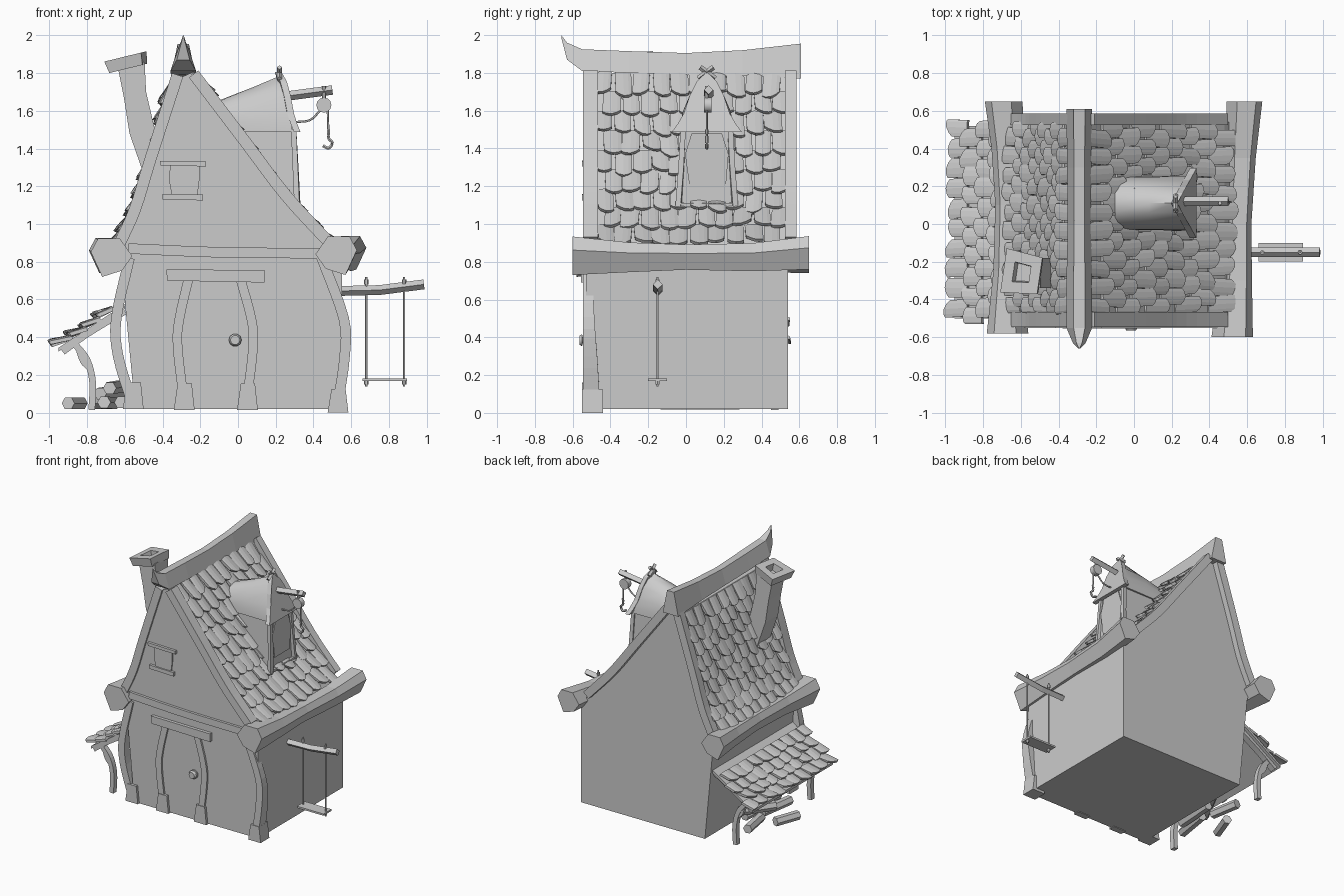
import bpy, bmesh, math, random
from mathutils import Vector, Matrix

random.seed(4)
if "Cube" in bpy.data.objects:
    bpy.data.objects.remove(bpy.data.objects["Cube"])

mat = bpy.data.materials.new("plain_grey")
mat.use_nodes = True
mat.diffuse_color = (0.6, 0.6, 0.6, 1)
mat.node_tree.nodes["Principled BSDF"].inputs["Base Color"].default_value = (0.6, 0.6, 0.6, 1)


# ---- helpers ----
def lofts(name, parts, smooth=False, closed=False):
    """Skin each list of rings into a solid; all solids share one object."""
    bm = bmesh.new()
    for rings in parts:
        rows = [[bm.verts.new(p) for p in ring] for ring in rings]
        n = len(rows[0])
        pairs = list(zip(rows, rows[1:])) + ([(rows[-1], rows[0])] if closed else [])
        for a, b in pairs:
            for i in range(n):
                j = (i + 1) % n
                bm.faces.new((a[i], a[j], b[j], b[i]))
        if not closed:
            bm.faces.new(rows[0])
            bm.faces.new(rows[-1])
    bmesh.ops.recalc_face_normals(bm, faces=bm.faces)
    me = bpy.data.meshes.new(name)
    bm.to_mesh(me)
    bm.free()
    me.materials.append(mat)
    ob = bpy.data.objects.new(name, me)
    bpy.context.collection.objects.link(ob)
    if smooth:
        bpy.ops.object.select_all(action='DESELECT')
        ob.select_set(True)
        bpy.context.view_layer.objects.active = ob
        bpy.ops.object.shade_smooth_by_angle(angle=math.radians(40))
    return ob


def prism(name, pts, y0, y1):
    return lofts(name, [[[(x, y, z) for x, z in pts] for y in (y0, y1)]])


def plate_x(name, pts, x0, x1):
    return lofts(name, [[[(x, y, z) for y, z in pts] for x in (x0, x1)]])


def box(name, x0, x1, y0, y1, z0, z1):
    return prism(name, [(x0, z0), (x1, z0), (x1, z1), (x0, z1)], y0, y1)


def smooth_path(pts, steps=4):
    """Catmull-Rom points through a short path."""
    p = [Vector(q) for q in pts]
    p = [2 * p[0] - p[1]] + p + [2 * p[-1] - p[-2]]
    out = []
    for a, b, c, d in zip(p, p[1:], p[2:], p[3:]):
        for k in range(steps):
            t = k / steps
            out.append(0.5 * (2 * b + (c - a) * t + (2 * a - 5 * b + 4 * c - d) * t * t
                              + (3 * b - a - 3 * c + d) * t ** 3))
    return out + [p[-2]]


def strip(name, pts, w, y0, y1, lean=0.0):
    """Board that follows a bent path in the front plane; lean shifts its top in depth."""
    path = smooth_path(pts)
    rings = []
    for i, p in enumerate(path):
        d = (path[min(i + 1, len(path) - 1)] - path[max(i - 1, 0)]).normalized()
        n = Vector((-d.y, d.x)) * w / 2
        a, b = p + n, p - n
        s = lean * i / (len(path) - 1)
        rings.append([(a.x, y0, a.y), (b.x, y0, b.y), (b.x, y1 + s, b.y), (a.x, y1 + s, a.y)])
    return lofts(name, [rings])


def rod(name, pts, r, sides=6, smooth=False):
    path = [Vector(p) for p in pts]
    rings = []
    for i, p in enumerate(path):
        d = path[min(i + 1, len(path) - 1)] - path[max(i - 1, 0)]
        q = d.to_track_quat('Z', 'Y')
        rings.append([p + q @ Vector((r * math.cos(t), r * math.sin(t), 0))
                      for t in (math.tau * k / sides for k in range(sides))])
    return lofts(name, [rings], smooth)


def at_length(path, s):
    """Point and downhill direction at a distance along a path."""
    for a, b in zip(path, path[1:]):
        seg = (b - a).length
        if s <= seg:
            break
        s -= seg
    d = (b - a).normalized()
    return a + d * s, d


def tiles(name, pts, rows, cols, y0, y1, side, size=1.35):
    """Overlapping round-ended tiles down a roof slope."""
    path = smooth_path(pts)
    pitch = sum((b - a).length for a, b in zip(path, path[1:])) / rows
    wide = (y1 - y0) / cols
    parts = []
    for r in range(rows):
        p, d = at_length(path, r * pitch)
        n = Vector((-d.y, d.x)) * side
        shift = wide * 0.22 * (1 if r % 2 else -1)
        for c in range(cols):
            yc = y0 + (c + 0.5) * wide + shift + random.uniform(-0.004, 0.004)
            ln = pitch * size * random.uniform(0.85, 1.08)
            lift = random.uniform(0.016, 0.038)
            skew = random.uniform(-0.008, 0.008)
            w = wide * random.uniform(0.84, 0.98)
            rings = []
            for u in (-0.5, -0.3, 0, 0.3, 0.5):
                end = ln * (1 - 0.6 * u * u) + skew * u * 4
                hump = 0.009 * (1 - 4 * u * u)
                ring = []
                for v, h in ((0, 0.005), (end, lift + 0.008), (end, lift - 0.012), (0, -0.015)):
                    q = p + d * v + n * (h + hump)
                    ring.append((q.x, min(max(yc + w * u, y0 - 0.01), y1 + 0.01) + skew * v * 8, q.y))
                rings.append(ring)
            parts.append(rings)
    return lofts(name, parts)


# ---- house body ----
roof_r = [(-0.25, 1.8), (0.04, 1.405), (0.26, 1.12), (0.48, 0.9)]
roof_l = [(-0.34, 1.76), (-0.465, 1.32), (-0.545, 1.08), (-0.65, 0.89)]
prism("house_body", [(-0.545, 0.02), (0.55, 0.02), (0.55, 0.8)] + roof_r[::-1] + roof_l + [(-0.615, 0.75)],
      -0.53, 0.54)

# ---- roof tiles ----
tiles("right_roof_tiles", roof_r, 9, 10, -0.46, 0.53, 1)
tiles("left_roof_tiles", roof_l, 9, 10, -0.46, 0.53, -1)

# ---- gable boards, front and back ----
edge_r = [(-0.235, 1.795), (0.035, 1.44), (0.255, 1.15), (0.475, 0.91)]
edge_l = [(-0.32, 1.79), (-0.465, 1.34), (-0.545, 1.08), (-0.635, 0.88)]
for end, y0, y1 in (("front", -0.545, -0.465), ("back", 0.525, 0.585)):
    strip(end + "_gable_board_right", edge_r, 0.062, y0, y1)
    strip(end + "_gable_board_left", edge_l, 0.062, y0, y1)
strip("front_cross_beam", [(-0.58, 0.87), (-0.1, 0.85), (0.44, 0.845)], 0.055, -0.55, -0.5)

# ---- ridge beam with upturned front tip ----
ridge = [(-0.66, 1.985, 2.0, 0.06), (-0.63, 1.87, 1.96, 0.5), (-0.55, 1.81, 1.925, 1), (-0.3, 1.8, 1.915, 1),
         (0, 1.79, 1.905, 0.9), (0.3, 1.785, 1.92, 0.95), (0.61, 1.77, 1.955, 1)]
lofts("ridge_beam", [[[(-0.29 + k * s, y, z) for k, z in
                       ((-0.068, lo), (0.068, lo), (0.03, hi), (-0.03, hi))]
                      for y, lo, hi, s in ridge]])

# ---- eave beams, thicker at the ends ----
hexagon = [(-0.1, 0.0), (-0.04, 0.085), (0.065, 0.085), (0.1, 0.02), (0.045, -0.1), (-0.05, -0.07)]
for name, side, line in (
        ("right_eave_beam", 1, [(-0.6, 0.52, 0.84, 1.1), (-0.3, 0.54, 0.83, 0.85), (0, 0.55, 0.83, 0.72),
                                (0.35, 0.565, 0.83, 0.8), (0.65, 0.585, 0.855, 0.95)]),
        ("left_eave_beam", -1, [(-0.58, -0.67, 0.83, 1.1), (-0.25, -0.665, 0.83, 0.8), (0.1, -0.66, 0.83, 0.75),
                                (0.4, -0.67, 0.83, 0.85), (0.65, -0.69, 0.84, 1.0)])):
    lofts(name, [[[(x + side * a * s, y, z + b * s) for a, b in hexagon] for y, x, z, s in line]])

# ---- front corner posts, door frame and feet ----
strip("left_corner_post", [(-0.56, 0.05), (-0.635, 0.3), (-0.645, 0.5), (-0.575, 0.82)], 0.055, -0.545, -0.455, -0.045)
strip("right_corner_post", [(0.53, 0.05), (0.565, 0.3), (0.56, 0.5), (0.44, 0.83)], 0.055, -0.545, -0.455, -0.045)
strip("left_door_post", [(-0.285, 0.05), (-0.32, 0.35), (-0.31, 0.5), (-0.26, 0.72)], 0.05, -0.545, -0.5)
strip("right_door_post", [(0.045, 0.05), (0.08, 0.35), (0.07, 0.5), (0.01, 0.72)], 0.05, -0.545, -0.5)
prism("door_lintel", [(-0.375, 0.7), (0.14, 0.69), (0.14, 0.755), (-0.38, 0.76)], -0.555, -0.5)
for name, x, z0, z1 in (("left_corner_foot", -0.555, 0.02, 0.16), ("left_door_foot", -0.285, 0.015, 0.155),
                        ("right_door_foot", 0.05, 0.015, 0.155), ("right_corner_foot", 0.53, 0.0, 0.125)):
    back = -0.44 if "corner" in name else -0.5
    prism(name, [(x - 0.055, z0), (x + 0.055, z0), (x + 0.04, z1), (x - 0.035, z1)], -0.55, back)
knob = [(-0.53, 0.035), (-0.54, 0.035), (-0.542, 0.018), (-0.547, 0.018), (-0.55, 0.034), (-0.565, 0.025)]
lofts("door_knob", [[[(-0.015 + r * math.cos(math.tau * k / 10), y, 0.385 + r * math.sin(math.tau * k / 10))
                      for k in range(10)] for y, r in knob]], True)

# ---- gable window ----
prism("window_pane", [(-0.35, 1.15), (-0.215, 1.15), (-0.205, 1.23), (-0.205, 1.31), (-0.36, 1.31), (-0.365, 1.23)],
      -0.539, -0.53)
prism("window_top_bar", [(-0.41, 1.31), (-0.17, 1.305), (-0.17, 1.33), (-0.415, 1.335)], -0.55, -0.52)
prism("window_sill", [(-0.4, 1.13), (-0.185, 1.125), (-0.185, 1.155), (-0.4, 1.16)], -0.55, -0.52)

# ---- crooked chimney with open cap ----
shaft = [(-0.43, 0.065, 1.27), (-0.51, 0.065, 1.5), (-0.545, 0.058, 1.68), (-0.565, 0.07, 1.84)]
lofts("chimney_shaft", [[[(x + a * w, -0.26 + b * 0.08, z + a * 0.02) for a, b in
                          ((-1, -1), (1, -1), (1, 1), (-1, 1))] for x, w, z in shaft]])
turn = Matrix.Translation((-0.58, -0.26, 1.825)) @ Matrix.Rotation(-0.24, 4, 'Y') @ Matrix.Rotation(-0.15, 4, 'Z')
lofts("chimney_cap", [[[turn @ Vector((a * w, b * w * (1.08 - 0.1 * a), z)) for a, b in
                        ((-1, -1), (1, -1), (1, 1), (-1, 1))]
                       for w, z in ((0.09, 0), (0.1, 0.065), (0.045, 0.065), (0.04, 0.01))]], closed=True)

# ---- dormer ----
CY = 0.11


def arch(half, x, lean=0.0, grow=1.0):
    """Symmetric arch ring from (half width, height) pairs."""
    both = [(-d, z) for d, z in half] + [(d, z) for d, z in half[::-1] if d > 0]
    return [(x + lean * abs(d) / 0.19, CY + d * grow, z) for d, z in both]


rim_arch = [(0.175, 1.487), (0.145, 1.53), (0.115, 1.585), (0.085, 1.68), (0.05, 1.755), (0.0, 1.805)]
front_arch = [(0.145, 1.49), (0.138, 1.54), (0.113, 1.6), (0.083, 1.69), (0.048, 1.75), (0.0, 1.78)]
mid_arch = [(0.142, 1.49), (0.138, 1.54), (0.125, 1.6), (0.095, 1.67), (0.05, 1.71), (0.0, 1.725)]
back_arch = [(0.14, 1.49), (0.138, 1.53), (0.13, 1.57), (0.1, 1.62), (0.05, 1.65), (0.0, 1.655)]
lofts("dormer_roof", [[arch(back_arch, -0.1), arch(mid_arch, 0.08), arch(front_arch, 0.21, 0.1)]], True)
lofts("dormer_roof_rim", [[arch(rim_arch, 0.195, 0.11, 1.06), arch(rim_arch, 0.23, 0.11, 1.06)]])
lofts("dormer_walls", [[[(x0, CY - w, z), (x1, CY - w, z), (x1, CY + w, z), (x0, CY + w, z)]
                        for x0, x1, w, z in ((0.1, 0.305, 0.145, 1.09), (0.0, 0.295, 0.13, 1.5),
                                             (0.0, 0.25, 0.08, 1.66))]])
for tag, s in (("right", -1), ("left", 1)):
    rod("dormer_post_" + tag, [(0.315, CY + s * 0.15, 1.09), (0.305, CY + s * 0.135, 1.3),
                               (0.295, CY + s * 0.125, 1.5)], 0.02, 4)
    rod("dormer_finial_" + tag, [(0.22, CY + s * 0.035, 1.83), (0.22, CY - s * 0.045, 1.77)], 0.014, 4)
box("dormer_sill", 0.28, 0.325, CY - 0.14, CY + 0.14, 1.09, 1.11)
plate_x("dormer_shutter", [(CY + a, z) for a, z in ((-0.09, 1.19), (0.1, 1.19), (0.115, 1.37), (0.08, 1.48),
                                                    (-0.08, 1.48), (-0.115, 1.37))], 0.302, 0.31)

# ---- hoist with pulley and hook ----
rod("hoist_beam", [(0.2, CY + 0.01, 1.67), (0.5, CY + 0.01, 1.71)], 0.025, 4)
rod("pulley_wheel", [(0.455, CY - 0.015, 1.63), (0.455, CY + 0.025, 1.63)], 0.04, 12, True)
rod("pulley_strap", [(0.455, CY, 1.73), (0.455, CY, 1.64)], 0.01, 6)
rod("hoist_rope", smooth_path([(0.3, CY, 1.54), (0.38, CY, 1.55), (0.435, CY, 1.6)]), 0.006, 5)
rod("hook_rope", [(0.475, CY, 1.61), (0.48, CY, 1.46)], 0.006, 5)
rod("hook", smooth_path([(0.48, CY, 1.5), (0.48, CY, 1.455), (0.5, CY, 1.43), (0.48, CY, 1.402),
                         (0.45, CY, 1.415)]), 0.009, 6)

# ---- swing ----
rod("swing_pole", [(0.53, -0.15, 0.645), (0.75, -0.15, 0.65), (0.985, -0.15, 0.68)], 0.026, 4)
for tag, x in (("inner", 0.68), ("outer", 0.88)):
    rod("swing_rope_" + tag, [(x, -0.15, 0.14), (x, -0.15, 0.72)], 0.006, 5)
    for z in (0.16, 0.69):
        rod("swing_knot_" + tag, [(x, -0.15, z - 0.01), (x, -0.15, z + 0.015)], 0.012, 6)
box("swing_seat", 0.66, 0.895, -0.2, -0.1, 0.168, 0.182)

# ---- lean-to shelter ----
tiles("lean_to_tiles", [(-0.66, 0.555), (-0.79, 0.455), (-0.955, 0.355)], 4, 10, -0.52, 0.54, -1, 1.25)
prism("lean_to_deck", [(-0.6, 0.575), (-0.95, 0.345), (-0.95, 0.325), (-0.6, 0.55)], -0.5, 0.52)
for tag, y in (("front", -0.47), ("back", 0.47)):
    strip("lean_to_rafter_" + tag, [(-0.93, 0.325), (-0.8, 0.42), (-0.6, 0.54)], 0.04, y - 0.025, y + 0.025)
    strip("lean_to_post_" + tag, [(-0.775, 0.015), (-0.77, 0.16), (-0.8, 0.28), (-0.87, 0.37)], 0.035, y - 0.02, y + 0.02)
    strip("lean_to_brace_" + tag, [(-0.785, 0.23), (-0.825, 0.27), (-0.85, 0.34)], 0.022, y - 0.015, y + 0.015)

# ---- firewood ----
logs = [((-0.9, -0.13, 0.05), (-0.83, 0.06, 0.05)), ((-0.71, -0.3, 0.055), (-0.66, -0.02, 0.05)),
        ((-0.62, -0.2, 0.055), (-0.6, 0.12, 0.055)), ((-0.7, 0.05, 0.05), (-0.74, 0.28, 0.05)),
        ((-0.68, -0.2, 0.13), (-0.62, 0.1, 0.14)), ((-0.73, -0.08, 0.1), (-0.6, 0.18, 0.12))]
for a, b in logs:
    rod("firewood_log", [a, b], 0.036, 6)
